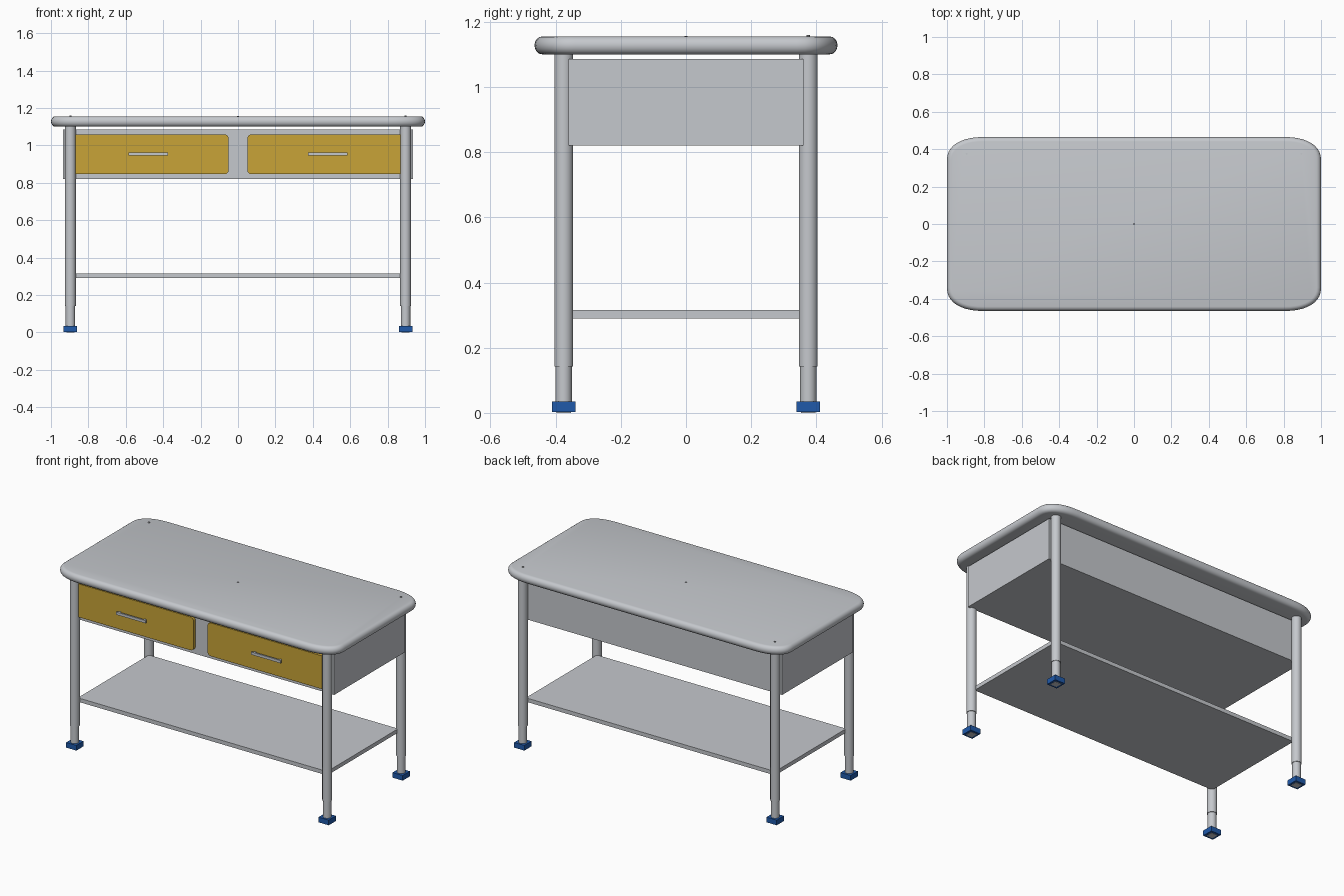
import bpy, bmesh, math

if "Cube" in bpy.data.objects:
    bpy.data.objects.remove(bpy.data.objects["Cube"])


def material(name, rgb):
    m = bpy.data.materials.new(name)
    m.diffuse_color = (*rgb, 1)
    m.use_nodes = True
    m.node_tree.nodes["Principled BSDF"].inputs["Base Color"].default_value = m.diffuse_color
    return m


GREY = material("light_grey", (0.56, 0.58, 0.61))
YELLOW = material("mustard_yellow", (0.58, 0.37, 0.038))
BLUE = material("foot_blue", (0.014, 0.10, 0.40))
DARK = material("dark_grey", (0.12, 0.12, 0.13))


def finish(bm, name, mat, smooth=True):
    bmesh.ops.recalc_face_normals(bm, faces=bm.faces)
    mesh = bpy.data.meshes.new(name)
    bm.to_mesh(mesh)
    bm.free()
    obj = bpy.data.objects.new(name, mesh)
    bpy.context.collection.objects.link(obj)
    mesh.materials.append(mat)
    if smooth:
        bpy.ops.object.select_all(action='DESELECT')
        obj.select_set(True)
        bpy.context.view_layer.objects.active = obj
        bpy.ops.object.shade_smooth_by_angle(angle=math.radians(35))
    return obj


def loft(name, rings, mat):
    """Skin a stack of closed rings and cap both ends."""
    bm = bmesh.new()
    loops = [[bm.verts.new(p) for p in ring] for ring in rings]
    n = len(loops[0])
    for a, b in zip(loops, loops[1:]):
        for i in range(n):
            j = (i + 1) % n
            bm.faces.new((a[i], a[j], b[j], b[i]))
    bm.faces.new(loops[0])
    bm.faces.new(loops[-1])
    return finish(bm, name, mat)


def rounded(hx, hy, rx, ry, power=2.0, steps=10):
    """Rectangle outline with superelliptic corners."""
    pts = []
    for q, (sx, sy) in enumerate(((1, 1), (-1, 1), (-1, -1), (1, -1))):
        for k in range(steps + 1):
            a = (q + k / steps) * math.pi / 2
            c = abs(math.cos(a)) ** (2 / power)
            s = abs(math.sin(a)) ** (2 / power)
            pts.append((sx * (hx - rx + rx * c), sy * (hy - ry + ry * s)))
    return pts


def box(name, x, y, z, mat):
    bm = bmesh.new()
    bmesh.ops.create_cube(bm, size=1)
    for v in bm.verts:
        v.co = [r[0] if c < 0 else r[1] for r, c in zip((x, y, z), v.co)]
    return finish(bm, name, mat, smooth=False)


def turned(name, x, y, profile, mat, n=24):
    """Round part from (radius, z) pairs."""
    ring = [(math.cos(i * math.tau / n), math.sin(i * math.tau / n)) for i in range(n)]
    return loft(name, [[(x + r * c, y + r * s, z) for c, s in ring] for r, z in profile], mat)


# Table top with a bullnose rim
rings = []
for k in range(9):
    a = math.pi * (k / 8 - 0.5)
    d = 0.024 * (1 - math.cos(a))
    z = 1.1275 + 0.0275 * math.sin(a)
    rings.append([(px, py, z) for px, py in
                  rounded(1 - d, 0.465 - d, 0.20 - d, 0.125 - d, 2.3)])
loft("table_top", rings, GREY)

# Small pins on the top surface
for name, x, y in (("pin_left", -0.895, 0.375), ("pin_right", 0.895, 0.375), ("pin_centre", 0, 0)):
    top = 1.16 if x else 1.1565
    turned(name, x, y, [(0.005, 1.15), (0.005, top)], GREY if x else DARK, 10)

# Drawer housing and lower shelf
box("drawer_housing", (-0.935, 0.935), (-0.36, 0.36), (0.82, 1.085), GREY)
box("lower_shelf", (-0.885, 0.885), (-0.36, 0.36), (0.29, 0.315), GREY)

for side, sx in (("left", -1), ("right", 1)):
    # Drawer front with rounded corners
    outline = rounded(0.425, 0.1065, 0.022, 0.022, 2, 5)
    loft("drawer_front_" + side,
         [[(sx * 0.475 + px, y, 0.952 + pz) for px, pz in outline]
          for y in (-0.355, -0.38)], YELLOW)

    # Handle bar on two posts
    box("handle_bar_" + side, (sx * 0.48 - 0.105, sx * 0.48 + 0.105),
        (-0.402, -0.392), (0.945, 0.962), GREY)
    for k, dx in enumerate((-0.09, 0.09)):
        px = sx * 0.48 + dx
        box(f"handle_post_{side}_{k}", (px - 0.006, px + 0.006),
            (-0.394, -0.379), (0.947, 0.960), GREY)

    # Telescopic legs with square feet
    for end, sy in (("front", -1), ("back", 1)):
        x, y = sx * 0.896, sy * 0.375
        tag = f"_{end}_{side}"
        turned("leg" + tag, x, y,
               [(0.025, 0.03), (0.025, 0.142), (0.029, 0.142), (0.029, 1.105)], GREY)
        h = 0.036
        box("foot" + tag, (x - h, x + h), (y - h, y + h), (0.002, 0.035), BLUE)
        box("foot_pad" + tag, (x - 0.022, x + 0.022), (y - 0.022, y + 0.022), (0, 0.006), GREY)
